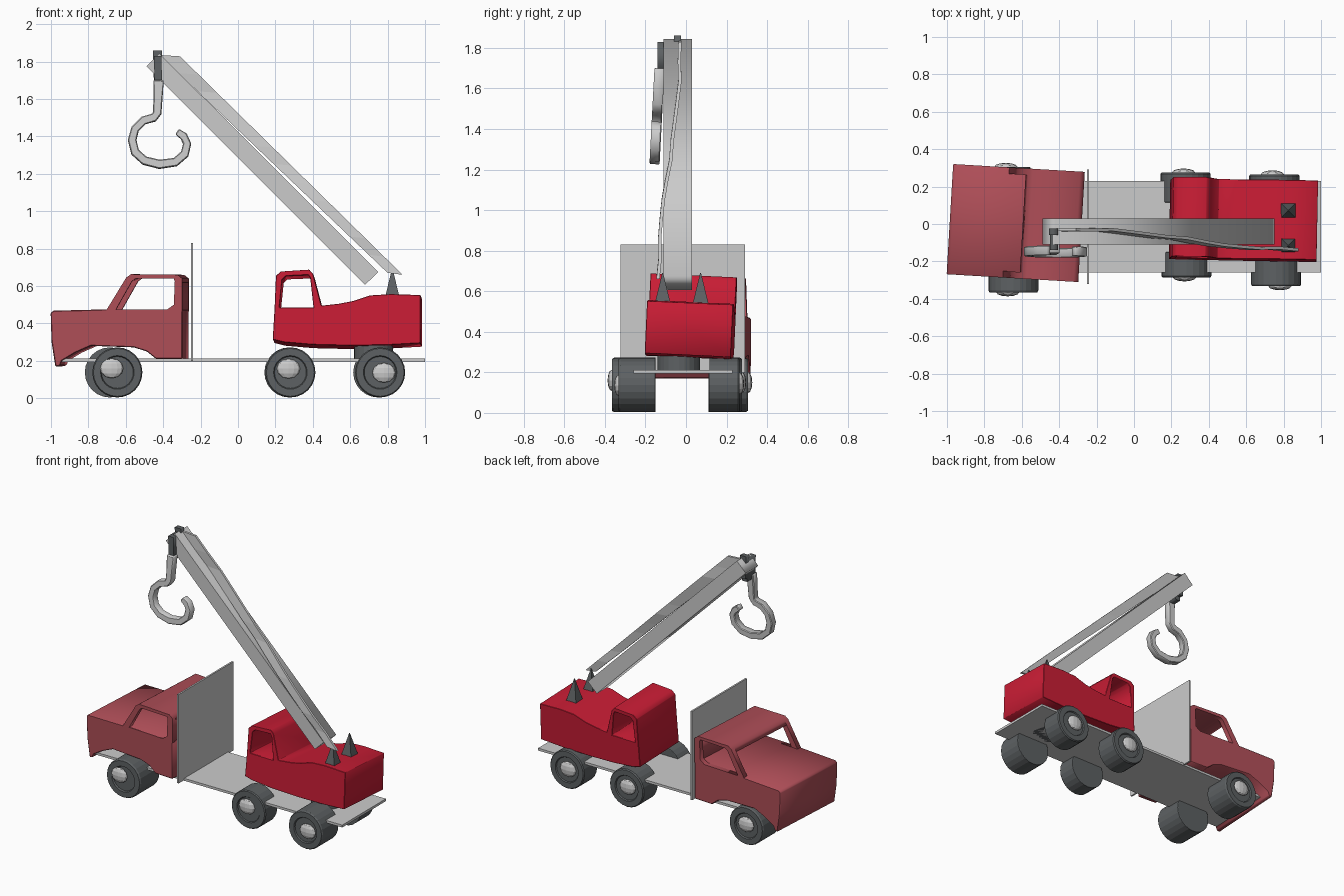
import bpy, bmesh, math
from mathutils import Matrix, Vector

if "Cube" in bpy.data.objects:
    bpy.data.objects.remove(bpy.data.objects["Cube"])


def material(name, rgb):
    m = bpy.data.materials.new(name)
    m.diffuse_color = (*rgb, 1)
    m.use_nodes = True
    m.node_tree.nodes["Principled BSDF"].inputs["Base Color"].default_value = m.diffuse_color
    return m


RED = material("bright_red", (0.58, 0.012, 0.035))
ROSE = material("faded_red", (0.42, 0.075, 0.095))
DARK = material("dark_grey", (0.11, 0.12, 0.125))


def finish(name, bm, mat=None, bevel=0):
    bmesh.ops.recalc_face_normals(bm, faces=bm.faces)
    me = bpy.data.meshes.new(name)
    bm.to_mesh(me)
    bm.free()
    ob = bpy.data.objects.new(name, me)
    bpy.context.collection.objects.link(ob)
    if mat:
        me.materials.append(mat)
    if bevel:
        b = ob.modifiers.new("edge", 'BEVEL')
        b.width, b.segments, b.limit_method = bevel, 1, 'ANGLE'
        b.angle_limit = math.radians(40)
    return ob


def box(name, lo, hi, mat=None):
    lo, hi = Vector(lo), Vector(hi)
    bm = bmesh.new()
    bmesh.ops.create_cube(bm, size=1, matrix=Matrix.Translation((lo + hi) / 2)
                          @ Matrix.Diagonal((*(hi - lo), 1)))
    return finish(name, bm, mat)


def prism(name, loops, y0, y1, mat=None, bevel=0, move=Matrix()):
    """Extrude x-z outlines (later loops are holes) from y0 to y1."""
    cu = bpy.data.curves.new(name, 'CURVE')
    cu.dimensions, cu.fill_mode, cu.extrude = '2D', 'BOTH', (y1 - y0) / 2
    for pts in loops:
        sp = cu.splines.new('POLY')
        sp.points.add(len(pts) - 1)
        for p, (x, z) in zip(sp.points, pts):
            p.co = (x, z, 0, 1)
        sp.use_cyclic_u = True
    tmp = bpy.data.objects.new(name + "_outline", cu)
    bpy.context.collection.objects.link(tmp)
    bpy.context.view_layer.update()
    bm = bmesh.new()
    bm.from_mesh(tmp.evaluated_get(bpy.context.evaluated_depsgraph_get()).to_mesh())
    bpy.data.objects.remove(tmp)
    bpy.data.curves.remove(cu)
    bmesh.ops.remove_doubles(bm, verts=bm.verts, dist=1e-5)
    bm.transform(move @ Matrix.Translation((0, (y0 + y1) / 2, 0)) @ Matrix.Rotation(math.pi / 2, 4, 'X'))
    return finish(name, bm, mat, bevel)


def about(point, rx=0, rz=0):
    t = Matrix.Translation(point)
    return t @ Matrix.Rotation(math.radians(rz), 4, 'Z') @ Matrix.Rotation(math.radians(rx), 4, 'X') @ t.inverted()


# Chassis plate, upright panel and turntable
box("chassis_plate", (-0.94, -0.26, 0.195), (1.0, 0.23, 0.212))
box("upright_panel", (-0.252, -0.322, 0.2), (-0.24, 0.292, 0.83))
bm = bmesh.new()
bmesh.ops.create_cone(bm, cap_ends=True, segments=24, radius1=0.105, radius2=0.105, depth=0.1,
                      matrix=Matrix.Translation((0.725, -0.035, 0.245)))
finish("turntable", bm, DARK)

# Driver cab: solid lower body, pierced side frames, roof and back wall
turn = about((-0.63, 0.005, 0.4), rz=-3.4)
body = [(-0.985, 0.455), (-0.97, 0.468), (-0.69, 0.475), (-0.28, 0.475), (-0.28, 0.21), (-0.42, 0.21),
        (-0.47, 0.25), (-0.54, 0.272), (-0.77, 0.28), (-0.85, 0.245), (-0.925, 0.2), (-0.935, 0.175),
        (-0.96, 0.17), (-0.98, 0.3)]
prism("cab_body", [body], -0.29, 0.30, ROSE, 0.008, turn)
frame = [(-0.69, 0.465), (-0.58, 0.645), (-0.555, 0.663), (-0.305, 0.66), (-0.28, 0.64), (-0.28, 0.465)]
window = [(-0.635, 0.475), (-0.55, 0.625), (-0.53, 0.64), (-0.325, 0.64), (-0.32, 0.625),
          (-0.325, 0.5), (-0.36, 0.475)]
for side, y in (("right", -0.29), ("left", 0.265)):
    prism(f"cab_frame_{side}", [frame, window], y, y + 0.035, ROSE, 0, turn)
roof = [(-0.595, 0.62), (-0.58, 0.645), (-0.555, 0.663), (-0.305, 0.66), (-0.28, 0.64), (-0.28, 0.62),
        (-0.315, 0.64), (-0.54, 0.643)]
prism("cab_roof", [roof], -0.285, 0.295, ROSE, 0, turn)
prism("cab_back", [[(-0.30, 0.47), (-0.30, 0.65), (-0.281, 0.64), (-0.281, 0.47)]], -0.28, 0.29, ROSE, 0, turn)

# Crane house with a window running through it
house = [(0.19, 0.305), (0.2, 0.48), (0.207, 0.645), (0.232, 0.668), (0.385, 0.678), (0.405, 0.655),
         (0.45, 0.485), (0.54, 0.495), (0.62, 0.51), (0.71, 0.54), (0.82, 0.547), (0.98, 0.542),
         (0.98, 0.285), (0.8, 0.275), (0.6, 0.272), (0.4, 0.277), (0.25, 0.29)]
house_window = [(0.225, 0.475), (0.24, 0.625), (0.26, 0.645), (0.38, 0.65), (0.39, 0.635), (0.408, 0.475)]
prism("crane_house", [house, house_window], -0.19, 0.235, RED, 0.006,
      about((0.58, 0.025, 0.42), rx=-2.6, rz=-1.1))

# Roof spikes
for i, y in enumerate((-0.115, 0.072)):
    bm = bmesh.new()
    bmesh.ops.create_cone(bm, cap_ends=True, segments=4, radius1=0.058, radius2=0.003, depth=0.16,
                          matrix=Matrix.Translation((0.825, y, 0.61)) @ Matrix.Rotation(math.pi / 4, 4, 'Z'))
    finish(f"spike_{i + 1}", bm, DARK)

# Boom arm
prism("boom", [[(-0.49, 1.775), (-0.42, 1.843), (0.75, 0.675), (0.68, 0.607)]], -0.11, 0.03)

# Wavy cable strip lying above the boom
bm = bmesh.new()
rings = []
sway = [-0.03, -0.033, -0.03, -0.042, -0.055, -0.068, -0.075, -0.095, -0.112, -0.122, -0.13, -0.128, -0.138]
for i, y in enumerate(sway):
    t = i / (len(sway) - 1)
    low = Vector((-0.42 + 1.22 * t, y, 1.835 - 1.165 * t))
    high = Vector((-0.31 + 1.19 * t, y, 1.828 - 1.168 * t))
    rings.append([bm.verts.new(p + Vector((0, d, 0)))
                  for p, d in ((low, -0.008), (high, -0.008), (high, 0.008), (low, 0.008))])
for a, b in zip(rings, rings[1:]):
    for k in range(4):
        bm.faces.new((a[k], a[(k + 1) % 4], b[(k + 1) % 4], b[k]))
bm.faces.new(rings[0])
bm.faces.new(rings[-1][::-1])
finish("cable_strip", bm)

# Peg at the boom tip, bent down to the hook
prism("tip_peg", [[(-0.455, 1.86), (-0.407, 1.86), (-0.41, 1.70), (-0.45, 1.70)]], -0.06, -0.025, DARK)
prism("hook_pin", [[(-0.45, 1.83), (-0.41, 1.83), (-0.405, 1.67), (-0.445, 1.67)]], -0.14, -0.05, DARK)

# Hook: a path given width, then extruded
path = [(-0.425, 1.70, 0.028), (-0.428, 1.6, 0.024), (-0.432, 1.525, 0.023), (-0.45, 1.5, 0.022),
        (-0.505, 1.485, 0.022), (-0.55, 1.44, 0.022), (-0.566, 1.38, 0.023), (-0.55, 1.315, 0.023),
        (-0.50, 1.27, 0.023), (-0.42, 1.25, 0.024), (-0.335, 1.262, 0.023), (-0.285, 1.305, 0.023),
        (-0.272, 1.36, 0.022), (-0.29, 1.4, 0.021), (-0.325, 1.425, 0.017)]
left, right = [], []
for i, (x, z, w) in enumerate(path):
    a, b = path[max(i - 1, 0)], path[min(i + 1, len(path) - 1)]
    n = Vector((a[1] - b[1], b[0] - a[0])).normalized() * w
    left.append((x + n.x, z + n.y))
    right.append((x - n.x, z - n.y))
prism("hook", [left + right[::-1]], -0.168, -0.118, None, 0.005, about((-0.42, -0.143, 1.46), rx=-3))

# Wheels: lathed tyre with a recessed rim, and a domed hub
tyre = [(0, 0), (0.13, 0), (0.134, 0.01), (0.134, 0.95), (0.128, 1), (0.09, 1), (0.085, 0.95), (0, 0.95)]


def wheel(name, x, y_in, y_out, hub_dx, hub_z):
    bm = bmesh.new()
    vs = [bm.verts.new((r, y_in + (y_out - y_in) * t, 0)) for r, t in tyre]
    es = [bm.edges.new(p) for p in zip(vs, vs[1:])]
    bmesh.ops.spin(bm, geom=vs + es, cent=(0, 0, 0), axis=(0, 1, 0), angle=math.tau, steps=24, use_duplicate=False)
    bmesh.ops.remove_doubles(bm, verts=bm.verts, dist=1e-4)
    bm.transform(Matrix.Translation((x, 0, 0.138)))
    finish(name, bm, DARK)
    bm = bmesh.new()
    bmesh.ops.create_uvsphere(bm, u_segments=12, v_segments=6, radius=1,
                              matrix=Matrix.Translation((x + hub_dx, y_out, hub_z))
                              @ Matrix.Diagonal((0.062, 0.022, 0.053, 1)))
    finish(name + "_hub", bm)


wheel("front_wheel_right", -0.645, -0.15, -0.365, -0.03, 0.16)
wheel("front_wheel_left", -0.685, 0.11, 0.305, 0, 0.15)
wheel("middle_wheel_right", 0.28, -0.15, -0.285, -0.01, 0.158)
wheel("middle_wheel_left", 0.275, 0.115, 0.275, -0.01, 0.15)
wheel("rear_wheel_right", 0.76, -0.15, -0.332, 0.02, 0.136)
wheel("rear_wheel_left", 0.75, 0.115, 0.265, -0.01, 0.145)
